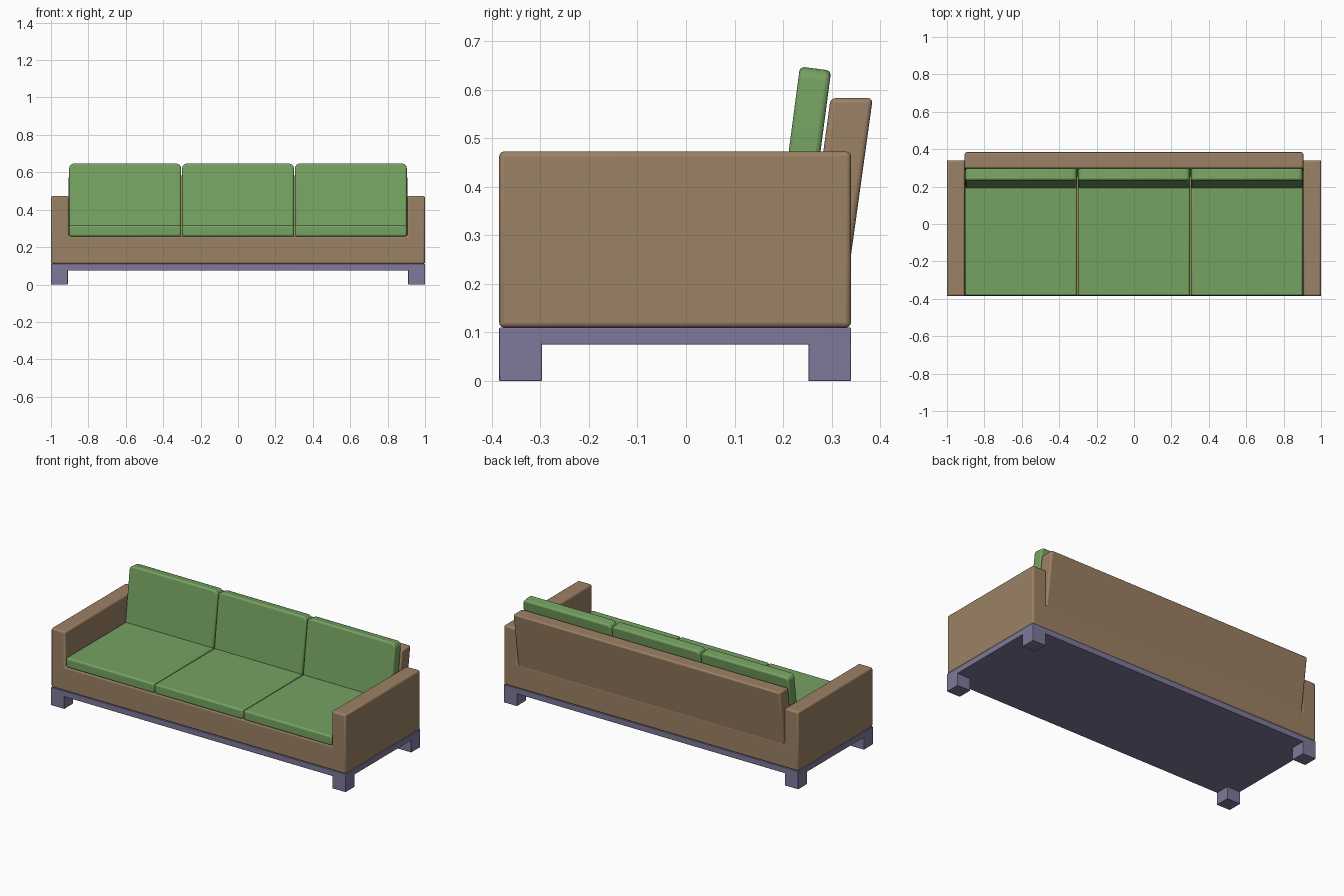
import bpy, bmesh, math
from mathutils import Matrix

if "Cube" in bpy.data.objects:
    bpy.data.objects.remove(bpy.data.objects["Cube"])


def material(name, rgb):
    m = bpy.data.materials.new(name)
    m.diffuse_color = (*rgb, 1)
    m.use_nodes = True
    m.node_tree.nodes["Principled BSDF"].inputs["Base Color"].default_value = m.diffuse_color
    return m


FABRIC = material("brown_fabric", (0.33, 0.22, 0.13))
CUSHION = material("green_fabric", (0.18, 0.36, 0.12))
WOOD = material("purple_wood", (0.21, 0.19, 0.33))


def prism(name, profile, axis, lo, hi, mat, bevel, segs=3, matrix=None):
    """Extrude a 2D profile along x (profile = y,z) or y (profile = x,z)."""
    bm = bmesh.new()
    pts = [(lo, a, b) if axis == "x" else (a, lo, b) for a, b in profile]
    face = bm.faces.new([bm.verts.new(p) for p in pts])
    ext = bmesh.ops.extrude_face_region(bm, geom=[face])
    d = (hi - lo, 0, 0) if axis == "x" else (0, hi - lo, 0)
    bmesh.ops.translate(bm, vec=d, verts=[g for g in ext["geom"] if isinstance(g, bmesh.types.BMVert)])
    bmesh.ops.recalc_face_normals(bm, faces=bm.faces)
    mesh = bpy.data.meshes.new(name)
    bm.to_mesh(mesh)
    bm.free()
    ob = bpy.data.objects.new(name, mesh)
    bpy.context.collection.objects.link(ob)
    mesh.materials.append(mat)
    if matrix:
        ob.matrix_world = matrix
    b = ob.modifiers.new("soft_edges", "BEVEL")
    b.width, b.segments, b.limit_method = bevel, segs, "ANGLE"
    b.angle_limit = math.radians(40)
    bpy.ops.object.select_all(action="DESELECT")
    ob.select_set(True)
    bpy.context.view_layer.objects.active = ob
    bpy.ops.object.shade_smooth_by_angle(angle=math.radians(35))
    return ob


def rect(a0, b0, a1, b1):
    return [(a0, b0), (a1, b0), (a1, b1), (a0, b1)]


def round_top(w, h, r, n=4):
    """Rectangle centred on 0 with rounded upper corners."""
    arc = [(w / 2 - r + r * math.cos(t), h - r + r * math.sin(t))
           for t in (i * math.pi / 2 / n for i in range(n + 1))]
    return [(-w / 2, 0), (w / 2, 0)] + arc + [(-x, z) for x, z in reversed(arc)]


FRONT, REAR, INNER = -0.385, 0.34, 0.905

# Plinth and four corner legs
prism("plinth", rect(-1, 0.075, 1, 0.11), "y", FRONT, REAR, WOOD, 0.002, 2)
for sx in (-1, 1):
    for row, y in (("front", FRONT), ("rear", REAR - 0.088)):
        side = "left" if sx < 0 else "right"
        prism(f"{row}_{side}_leg", rect(sx * 0.955 - 0.045, 0, sx * 0.955 + 0.045, 0.108),
              "y", y, y + 0.088, WOOD, 0.002, 2)

# Body: U-shaped seat box with both arms
body = [(-1, 0.11), (1, 0.11), (1, 0.473), (INNER, 0.473),
        (INNER, 0.258), (-INNER, 0.258), (-INNER, 0.473), (-1, 0.473)]
prism("seat_box_and_arms", body, "y", FRONT, REAR, FABRIC, 0.01)

# Raked backrest
back = [(0.25, 0.23), (0.336, 0.23), (0.385, 0.583), (0.298, 0.583)]
prism("backrest", back, "x", -INNER, INNER, FABRIC, 0.01)

# Three seat cushions and three leaning back cushions
pitch = 2 * INNER / 3
w = pitch - 0.005
for i, label in enumerate(("left", "middle", "right")):
    x = (i - 1) * pitch
    prism(f"{label}_seat_cushion", rect(x - w / 2, 0.257, x + w / 2, 0.316),
          "y", -0.383, 0.26, CUSHION, 0.01)
    lean = Matrix.Translation((x, 0.19, 0.308)) @ Matrix.Rotation(math.radians(-7.5), 4, "X")
    prism(f"{label}_back_cushion", round_top(w, 0.343, 0.026), "y", 0, 0.065,
          CUSHION, 0.01, 3, lean).modifiers["soft_edges"].angle_limit = math.radians(50)
